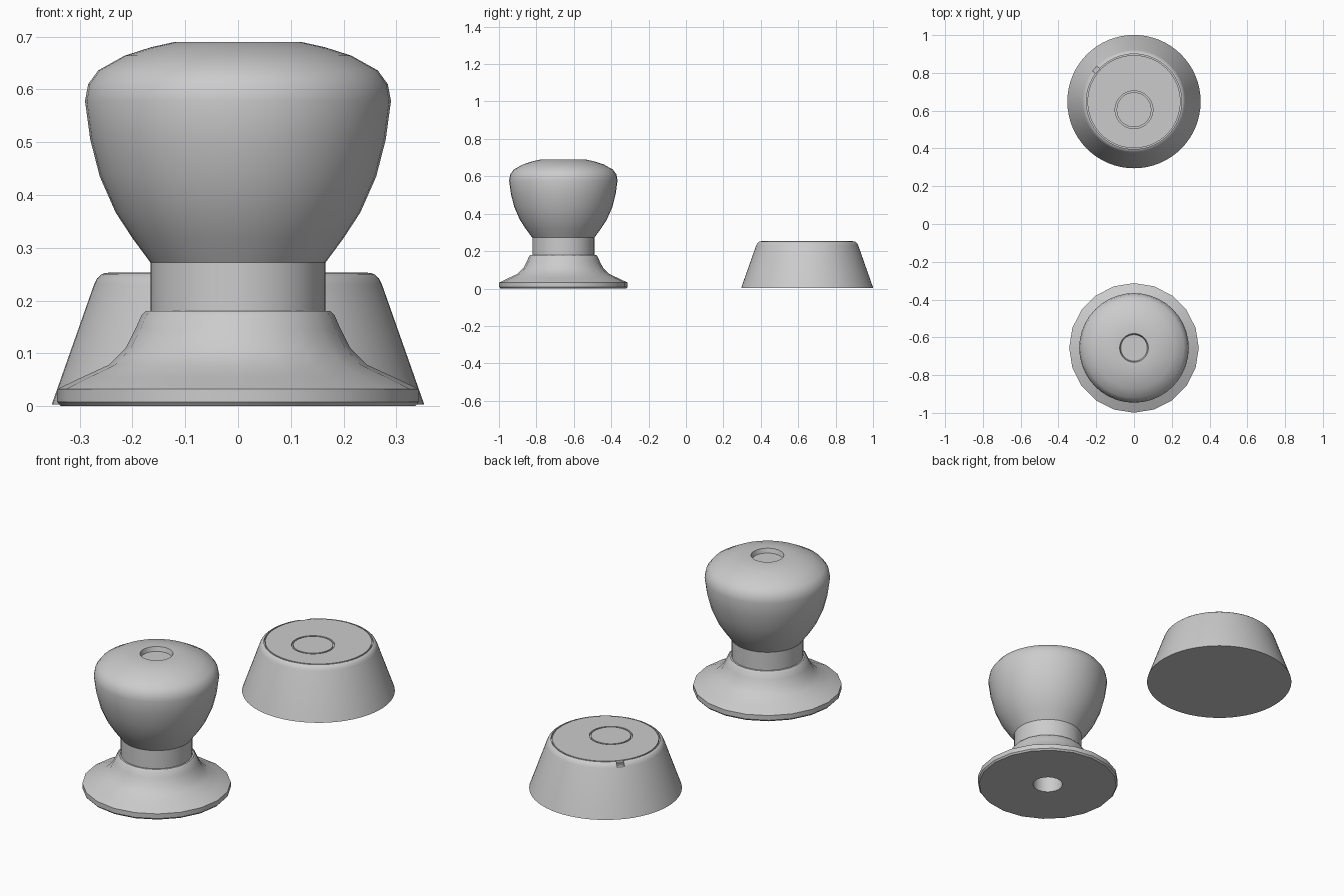
import bpy, bmesh, math

if "Cube" in bpy.data.objects:
    bpy.data.objects.remove(bpy.data.objects["Cube"])


def finish(obj, angle=30):
    bpy.ops.object.select_all(action='DESELECT')
    obj.select_set(True)
    bpy.context.view_layer.objects.active = obj
    bpy.ops.object.shade_smooth_by_angle(angle=math.radians(angle))


def lathe(name, profile, x, y, sides, closed=False):
    """Revolve (radius, z) points around a vertical axis."""
    bm = bmesh.new()
    rings = []
    for r, z in profile:
        if r == 0:
            rings.append([bm.verts.new((x, y, z))] * sides)
        else:
            rings.append([bm.verts.new((x + r * math.cos(2 * math.pi * i / sides),
                                        y + r * math.sin(2 * math.pi * i / sides), z))
                          for i in range(sides)])
    pairs = list(zip(rings, rings[1:]))
    if closed:
        pairs.append((rings[-1], rings[0]))
    for a, b in pairs:
        for i in range(sides):
            j = (i + 1) % sides
            bm.faces.new(dict.fromkeys((a[i], a[j], b[j], b[i])))
    bmesh.ops.recalc_face_normals(bm, faces=bm.faces)
    mesh = bpy.data.meshes.new(name)
    bm.to_mesh(mesh)
    bm.free()
    obj = bpy.data.objects.new(name, mesh)
    bpy.context.collection.objects.link(obj)
    finish(obj)
    return obj


def cut(obj, cutter):
    cutter.hide_render = True
    mod = obj.modifiers.new("cut", 'BOOLEAN')
    mod.operation, mod.solver, mod.object = 'DIFFERENCE', 'EXACT', cutter
    bpy.context.view_layer.objects.active = obj
    bpy.ops.object.modifier_apply(modifier=mod.name)
    bpy.data.objects.remove(cutter)


KNOB_Y, CONE_Y = -0.656, 0.648

# Flared mounting flange with a shaft hole
lathe("flange", [(0.072, 0), (0.336, 0), (0.343, 0.008), (0.343, 0.032),
                 (0.295, 0.055), (0.245, 0.078), (0.213, 0.11), (0.195, 0.145),
                 (0.183, 0.172), (0.175, 0.18), (0.072, 0.18)],
      0, KNOB_Y, 20, closed=True)

# Neck and grip, hollow from below, dished button recess on top
lathe("knob_grip", [(0, 0.3), (0.072, 0.3), (0.072, 0.17), (0.166, 0.17),
                    (0.166, 0.272), (0.2, 0.318), (0.232, 0.367), (0.262, 0.435),
                    (0.28, 0.505), (0.29, 0.578), (0.284, 0.61), (0.265, 0.636),
                    (0.215, 0.664), (0.165, 0.68), (0.12, 0.69), (0.076, 0.69),
                    (0.07, 0.668), (0, 0.668)],
      0, KNOB_Y, 40)

# Tapered rear housing with a thin seam around its top plate
cone = lathe("tapered_housing", [(0, 0.003), (0.353, 0.003), (0.273, 0.23),
                                 (0.267, 0.242), (0.258, 0.25), (0.252, 0.252),
                                 (0.252, 0.24), (0.246, 0.24), (0.246, 0.253),
                                 (0, 0.253)],
             0, CONE_Y, 64)

# Off-centre ring groove in the top plate
cut(cone, lathe("groove_cutter", [(0.092, 0.243), (0.1, 0.243), (0.1, 0.3), (0.092, 0.3)],
                0, 0.605, 48, closed=True))

# Small pry notch at the rim
a = math.radians(140)
bpy.ops.mesh.primitive_cube_add(size=1, location=(0.266 * math.cos(a),
                                                  CONE_Y + 0.266 * math.sin(a), 0.246),
                                rotation=(0, 0, a))
notch = bpy.context.object
notch.name = "notch_cutter"
notch.scale = (0.03, 0.035, 0.03)
bpy.context.view_layer.update()
cut(cone, notch)
finish(cone)
